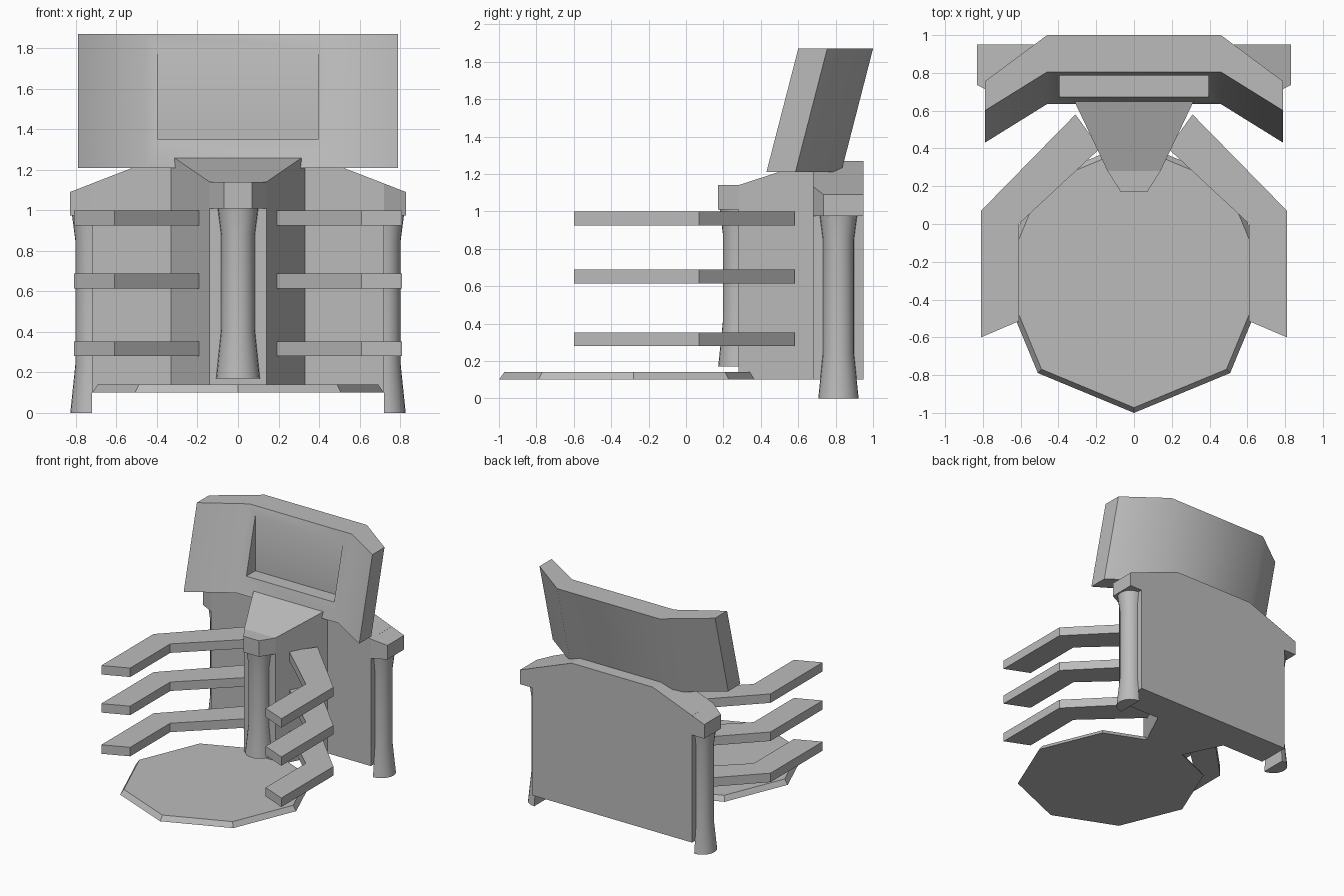
import bpy, bmesh, math

if "Cube" in bpy.data.objects:
    bpy.data.objects.remove(bpy.data.objects["Cube"])

grey = bpy.data.materials.new("plain grey")
grey.use_nodes = True
grey.diffuse_color = (0.5, 0.5, 0.5, 1)
grey.node_tree.nodes["Principled BSDF"].inputs["Base Color"].default_value = (0.5, 0.5, 0.5, 1)


def finish(bm, name, smooth=None):
    bmesh.ops.recalc_face_normals(bm, faces=bm.faces)
    mesh = bpy.data.meshes.new(name)
    bm.to_mesh(mesh)
    bm.free()
    mesh.materials.append(grey)
    obj = bpy.data.objects.new(name, mesh)
    bpy.context.collection.objects.link(obj)
    bpy.ops.object.select_all(action="DESELECT")
    obj.select_set(True)
    bpy.context.view_layer.objects.active = obj
    if smooth:
        bpy.ops.object.shade_smooth_by_angle(angle=math.radians(smooth))
    return obj


def loft(rings, name, smooth=None):
    """Join matching closed rings of points and cap both ends."""
    bm = bmesh.new()
    loops = [[bm.verts.new(p) for p in ring] for ring in rings]
    for a, b in zip(loops, loops[1:]):
        for i in range(len(a)):
            j = (i + 1) % len(a)
            bm.faces.new((a[i], a[j], b[j], b[i]))
    bm.faces.new(loops[0])
    bm.faces.new(loops[-1])
    return finish(bm, name, smooth)


def prism(plan, low, top, name):
    """Extrude a plan upward to a height, or to a sloping top."""
    height = top if callable(top) else lambda x, y: top
    return loft([[(x, y, low) for x, y in plan],
                 [(x, y, height(x, y)) for x, y in plan]], name)


def mirrored(half):
    return half + [(-x, y) for x, y in reversed(half)]


def column(name, cx, cy, facing, base, top):
    """Half-round column, flared at both ends, flat side on the wall."""
    rings = []
    for z, r in ((base, 0.108), (base + 0.24, 0.083), (top - 0.13, 0.083), (top, 0.1)):
        angles = [facing + math.pi * (i / 12 - 0.5) for i in range(13)]
        rings.append([(cx + r * math.cos(a), cy + r * math.sin(a), z) for a in angles])
    return loft(rings, name, 40)


# Rear wall with a pitched top
wall = mirrored([(0.72, 0.1), (0.72, 1.133), (0.365, 1.27)])
loft([[(x, y, z) for x, z in wall] for y in (0.68, 0.95)], "rear_wall")

# Trunk projecting forward from the wall, and its overhanging nose
prism(mirrored([(0.14, 0.28), (0.33, 0.68)]), 0.1,
      lambda x, y: 1.14 + (y - 0.28) * 0.325, "trunk")
prism(mirrored([(0.07, 0.17), (0.14, 0.28)]), 1.01, 1.14, "trunk_nose")

# Eight-sided floor plate with a sloped rim
loft([[(r * math.sin(i * math.pi / 4), -0.28 - r * math.cos(i * math.pi / 4), z)
       for i in range(8)] for z, r in ((0.1, 0.72), (0.14, 0.692))], "floor_plate")

# Columns, eaves and curved arms on both sides
column("front_column", 0, 0.28, -math.pi / 2, 0.17, 1.01)
eave = [(0.72, 0.68), (0.83, 0.735), (0.83, 0.95), (0.72, 0.95)]
arm = [(0.31, 0.58), (0.81, 0.07), (0.81, -0.6), (0.61, -0.515), (0.61, 0), (0.18, 0.4)]
for side, s in (("left", 1), ("right", -1)):
    column(side + "_column", 0.72 * s, 0.815, 0 if s > 0 else math.pi, 0, 0.98)
    prism([(x * s, y) for x, y in eave], 0.975,
          lambda x, y: 1.27 - (abs(x) - 0.365) * 0.387, side + "_eave")
    for level, z in (("lower", 0.28), ("middle", 0.615), ("upper", 0.925)):
        prism([(x * s, y) for x, y in arm], z, z + 0.073, f"{side}_{level}_arm")

# Leaning three-panel screen
plan = [(-0.79, 0.6), (-0.46, 0.805), (0.46, 0.805), (0.79, 0.6),
        (0.79, 0.755), (0.46, 1.0), (-0.46, 1.0), (-0.79, 0.755)]
screen = loft([[(x, y - 0.17, 1.21) for x, y in plan],
               [(x, y, 1.87) for x, y in plan]], "screen")

# Upright recess cut in the screen front
cutter = prism([(-0.395, 0.5), (0.395, 0.5), (0.395, 0.787), (-0.395, 0.787)],
               1.35, 1.81, "recess_cutter")
cutter.hide_render = True
cut = screen.modifiers.new("recess", "BOOLEAN")
cut.operation, cut.solver, cut.object = "DIFFERENCE", "EXACT", cutter
bpy.ops.object.select_all(action="DESELECT")
screen.select_set(True)
bpy.context.view_layer.objects.active = screen
bpy.ops.object.modifier_apply(modifier="recess")
bpy.data.objects.remove(cutter)
bpy.ops.object.shade_smooth_by_angle(angle=math.radians(40))
